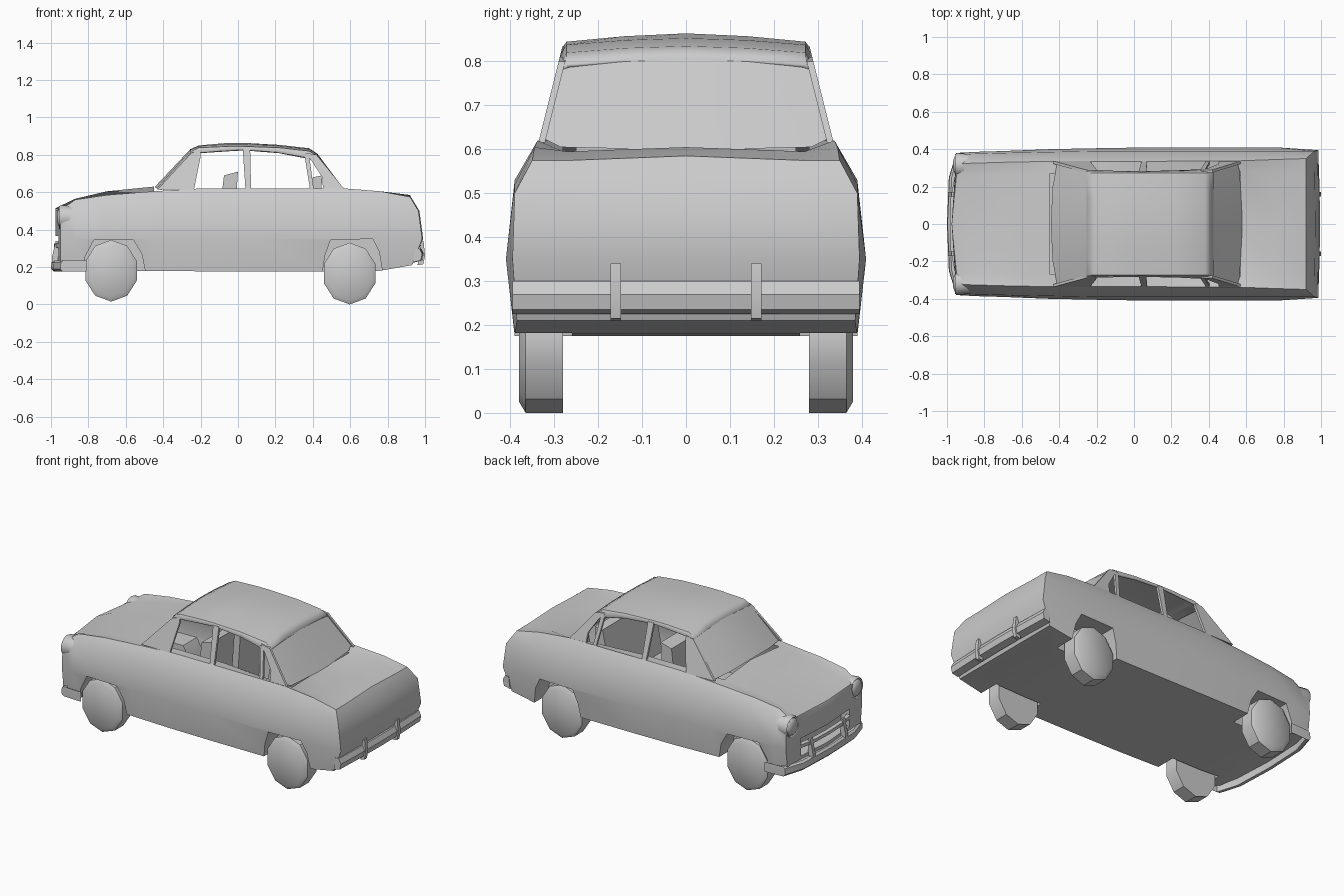
import bpy, bmesh
from math import cos, sin, pi, radians

if "Cube" in bpy.data.objects:
    bpy.data.objects.remove(bpy.data.objects["Cube"])


def make(name, verts, faces, angle=35):
    me = bpy.data.meshes.new(name)
    me.from_pydata(verts, [], faces)
    bm = bmesh.new()
    bm.from_mesh(me)
    bmesh.ops.remove_doubles(bm, verts=bm.verts, dist=1e-5)
    bmesh.ops.recalc_face_normals(bm, faces=bm.faces)
    bm.to_mesh(me)
    bm.free()
    ob = bpy.data.objects.new(name, me)
    bpy.context.collection.objects.link(ob)
    smooth(ob, angle)
    return ob


def smooth(ob, angle=35):
    bpy.ops.object.select_all(action='DESELECT')
    ob.select_set(True)
    bpy.context.view_layer.objects.active = ob
    bpy.ops.object.shade_smooth_by_angle(angle=radians(angle))


def bridge(rings, closed=True):
    n = len(rings[0])
    verts = [v for r in rings for v in r]
    faces = [(k * n + i, k * n + (i + 1) % n, (k + 1) * n + (i + 1) % n, (k + 1) * n + i)
             for k in range(len(rings) - 1) for i in range(n if closed else n - 1)]
    return verts, faces


def loft(name, rings, closed=True, angle=35):
    verts, faces = bridge(rings, closed)
    if closed:
        n, m = len(rings[0]), len(verts)
        faces += [tuple(range(n)), tuple(range(m - n, m))]
    return make(name, verts, faces, angle)


def lathe(name, profile, centre, axis, n, sx=1.0):
    rings = []
    for a, r in profile:
        ring = []
        for i in range(n):
            u, w = r * cos(2 * pi * i / n + pi / 2), r * sin(2 * pi * i / n + pi / 2)
            p = (a, u, w) if axis == 'X' else (u * sx, a, w)
            ring.append(tuple(c + q for c, q in zip(centre, p)))
        rings.append(ring)
    return loft(name, rings)


def prism(name, pts, outer, inner, s=1):
    # x-z outline given depth in y; outer and inner are functions of z
    return loft(name, [[(x, s * f(z), z) for x, z in pts] for f in (outer, inner)])


def mirrored(half):
    return half + [(x, -y, z) for x, y, z in half[::-1] if abs(y) > 1e-6]


def cut(ob, tool):
    m = ob.modifiers.new("cut", 'BOOLEAN')
    m.operation, m.solver, m.object = 'DIFFERENCE', 'EXACT', tool
    bpy.context.view_layer.objects.active = ob
    bpy.ops.object.modifier_apply(modifier=m.name)
    bpy.data.objects.remove(tool)


# Lower body: x, then half section from underside centre to top centre (y, z)
stations = [
    (-.95, .22, .36, .375, .37, .45, .32, .505, .25, .507, .515),
    (-.87, .19, .365, .385, .375, .49, .325, .56, .255, .535, .565),
    (-.70, .18, .375, .39, .38, .51, .33, .585, .26, .575, .605),
    (-.45, .18, .385, .40, .385, .53, .335, .605, .27, .605, .63),
    (-.20, .177, .39, .405, .39, .53, .335, .62, .28, .62, .62),
    (.10, .175, .39, .41, .39, .53, .335, .62, .28, .62, .62),
    (.57, .175, .39, .41, .39, .53, .338, .62, .28, .595, .60),
    (.76, .18, .39, .41, .39, .52, .345, .605, .27, .595, .605),
    (.92, .21, .385, .395, .39, .50, .35, .575, .26, .575, .585),
]
rear_dx = [.01, .01, .065, .045, 0, 0, 0]
rings = []
for x, zb, wb, wm, ws, zs, wt, zt, wi, zi, zc in stations:
    half = [(0, zb), (wb, zb), (wm, .35), (ws, zs), (wt, zt), (wi, zi), (0, zc)]
    dx = rear_dx if x == .92 else [0] * 7
    pts = [(x + d, y, z) for d, (y, z) in zip(dx, half)]
    if x == -.95:
        pts[0], pts[6] = (-.975, 0, zb), (-.975, 0, zc)
    rings.append(pts + [(a, -b, c) for a, b, c in pts[5:0:-1]])
verts, faces = bridge(rings)
for base, bow in ((0, -.025), (len(verts) - 12, .005)):
    ring = rings[0] if base == 0 else rings[-1]
    k = len(verts)
    verts += [(ring[i][0] + bow, 0, ring[i][2]) for i in (2, 3, 4)]
    mid = {1: base, 2: k, 3: k + 1, 4: k + 2, 5: base + 6}
    for i in range(1, 5):
        faces += [(base + i, base + i + 1, mid[i + 1], mid[i]),
                  (base + 12 - i, base + 11 - i, mid[i + 1], mid[i])]
body = make("body", verts, faces)

# Wheel arches and grille recess
front_arch = [(-.835, .1), (-.82, .25), (-.77, .345), (-.56, .345), (-.515, .27), (-.48, .1)]
rear_arch = [(.44, .1), (.465, .26), (.495, .345), (.72, .35), (.755, .28), (.785, .1)]
for s in (1, -1):
    for arch in (front_arch, rear_arch):
        cut(body, prism("arch_cutter", arch, lambda z: .6, lambda z: .26, s))
cut(body, prism("grille_cutter", [(-1.1, .255), (-1.1, .365), (-.9, .365), (-.9, .255)],
                lambda z: .24, lambda z: -.24))

# Open the deck under the cabin
bm = bmesh.new()
bm.from_mesh(body.data)
bm.normal_update()
deck = [f for f in bm.faces if -.45 < f.calc_center_median().x < .57
        and all(abs(v.co.y) < .285 and v.co.z > .58 for v in f.verts)]
bmesh.ops.delete(bm, geom=deck, context='FACES')
bm.to_mesh(body.data)
bm.free()
smooth(body)


# Cabin sides: pillars lying on the inward-leaning window plane
def side_y(z):
    return .335 - .25 * (z - .62)


pillars = {
    "front_pillar": [(-.43, .615), (-.25, .81), (-.20, .82), (-.20, .79), (-.235, .615)],
    "centre_pillar": [(.04, .615), (.07, .615), (.065, .835), (.025, .835)],
    "quarter_pillar": [(.385, .615), (.405, .615), (.38, .80), (.355, .80)],
    "rear_pillar": [(.36, .81), (.42, .80), (.57, .615), (.455, .615), (.45, .68), (.395, .765)],
}
for name, pts in pillars.items():
    for s, label in ((1, "left_"), (-1, "right_")):
        prism(label + name, pts, side_y, lambda z: side_y(z) - .015, s)

# Roof: x, eave z, corner z, centre z
roof = []
for x, ze, zm, zc in [(-.255, .80, .815, .83), (-.21, .815, .838, .85), (-.05, .825, .845, .864),
                      (.03, .83, .845, .864), (.22, .815, .838, .853), (.38, .785, .82, .835),
                      (.425, .775, .795, .805)]:
    roof.append(mirrored([(x, side_y(ze), ze), (x, .272, zm), (x, .14, (zm + zc) / 2 + .003), (x, 0, zc)]))
roof_ob = loft("roof", roof, closed=False)
roof_ob.modifiers.new("thickness", 'SOLIDIFY').thickness = .012

# Windscreen and rear window
loft("windscreen", [mirrored([(-.252, .285, .81), (-.255, .14, .823), (-.255, 0, .83)]),
                    mirrored([(-.41, .33, .612), (-.435, .2, .62), (-.445, 0, .628)])], closed=False)
loft("rear_window", [mirrored([(.42, .285, .785), (.425, .14, .80), (.425, 0, .805)]),
                     mirrored([(.552, .325, .625), (.565, .285, .605), (.58, 0, .598)])], closed=False)

# Wheels
for x, z in ((-.678, .18), (.597, .165)):
    for s in (1, -1):
        lathe("wheel", [(s * .28, .165), (s * .365, .165), (s * .38, .14)], (x, 0, z), 'Y', 10, .88)

# Headlights
for s in (1, -1):
    lathe("headlight", [(-.968, .02), (-.96, .045), (-.952, .052), (-.957, .06), (-.945, .066),
                        (-.80, .05)], (0, s * .315, .465), 'X', 14)


# Bumpers: a small section swept round each end
def bumper(name, path, section):
    full = mirrored([(x, y, 0) for x, y in path])
    loft(name, [[(x + d, y, z) for d, z in section] for x, y, _ in full])


bumper("front_bumper", [(-.83, .385), (-.935, .38), (-.975, .25), (-.985, 0)],
       [(0, .175), (-.015, .19), (-.012, .225), (.0, .235), (.02, .235), (.02, .175)])
bumper("rear_bumper", [(.965, .395), (.972, .2), (.975, 0)],
       [(-.03, .225), (.012, .235), (.02, .27), (.005, .30), (-.02, .30)])
for s in (1, -1):
    y = s * .16
    prism("rear_overrider", [(.96, .21), (.99, .215), (1.0, .26), (.992, .34), (.98, .34), (.97, .28)],
          lambda z: y + .012, lambda z: y - .012)
    prism("front_overrider", [(-.96, .18), (-.99, .19), (-.995, .25), (-.975, .34), (-.96, .34)],
          lambda z: y + .012, lambda z: y - .012)

# Grille bar across the opening
bumper("grille_bar", [(-.945, .27), (-.97, .14), (-.975, 0)],
       [(-.01, .305), (-.01, .325), (.01, .33), (.01, .30)])

# Seats seen through the windows
for s in (1, -1):
    y = s * .14
    prism("front_seat_back", [(-.12, .30), (-.075, .69), (0, .71), (-.03, .30)],
          lambda z: y + .11, lambda z: y - .11)
    prism("front_seat_cushion", [(-.29, .27), (-.29, .38), (-.06, .36), (-.06, .27)],
          lambda z: y + .11, lambda z: y - .11)
prism("rear_seat_back", [(.32, .30), (.40, .68), (.45, .69), (.43, .30)], lambda z: .25, lambda z: -.25)
prism("rear_seat_cushion", [(.14, .27), (.14, .39), (.38, .37), (.38, .27)], lambda z: .25, lambda z: -.25)
